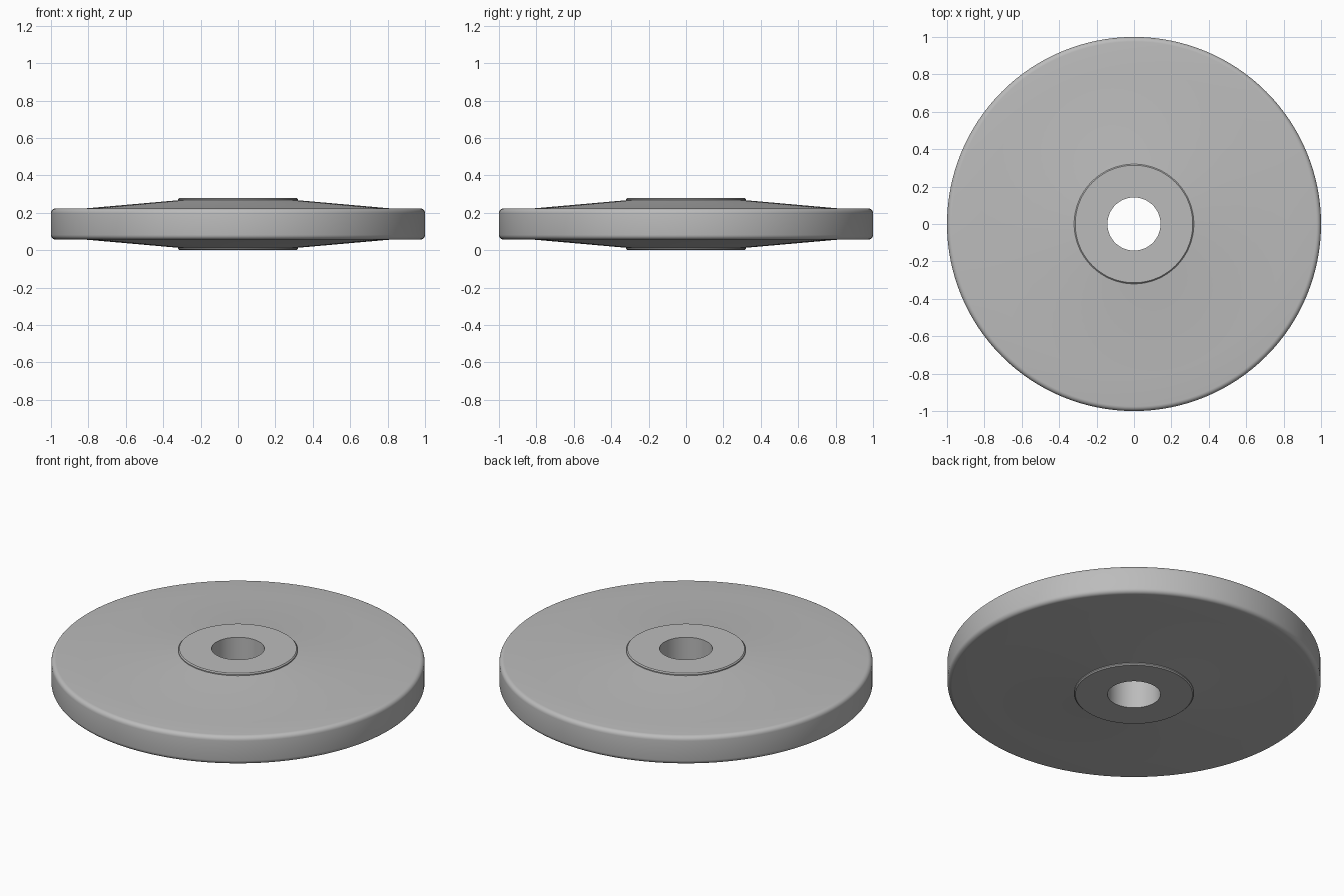
import bpy, bmesh, math

cube = bpy.data.objects.get("Cube")
if cube:
    bpy.data.objects.remove(cube, do_unlink=True)

MID = 0.14        # height of the symmetry plane
SEGMENTS = 128

# Single grey material
grey = bpy.data.materials.new("plain_grey")
grey.use_nodes = True
color = (0.5, 0.5, 0.5, 1)
grey.diffuse_color = color
grey.node_tree.nodes["Principled BSDF"].inputs["Base Color"].default_value = color

# Upper half section (radius, height above the middle): bore, hub, cone, flat rim
upper = [(0.142, 0.139), (0.314, 0.139), (0.32, 0.133), (0.32, 0.127), (0.82, 0.083)]

# Rounded outer edge
fillet = 0.025
for i in range(6):
    a = math.radians(90 - 18 * i)
    upper.append((1 - fillet + fillet * math.cos(a), 0.083 - fillet + fillet * math.sin(a)))

# Mirror the section to the underside and close the loop
section = upper + [(r, -h) for r, h in reversed(upper)]

# Revolve the closed section around z
bm = bmesh.new()
verts = [bm.verts.new((r, 0, MID + h)) for r, h in section]
edges = [bm.edges.new((verts[i], verts[(i + 1) % len(verts)])) for i in range(len(verts))]
bmesh.ops.spin(bm, geom=verts + edges, cent=(0, 0, 0), axis=(0, 0, 1),
               angle=2 * math.pi, steps=SEGMENTS, use_merge=True)
bmesh.ops.remove_doubles(bm, verts=bm.verts, dist=0.0001)
bmesh.ops.recalc_face_normals(bm, faces=bm.faces)
mesh = bpy.data.meshes.new("wheel_disc")
bm.to_mesh(mesh)
bm.free()
mesh.materials.append(grey)

disc = bpy.data.objects.new("wheel_disc", mesh)
bpy.context.collection.objects.link(disc)
bpy.ops.object.select_all(action='DESELECT')
disc.select_set(True)
bpy.context.view_layer.objects.active = disc
bpy.ops.object.shade_smooth_by_angle(angle=math.radians(30))
